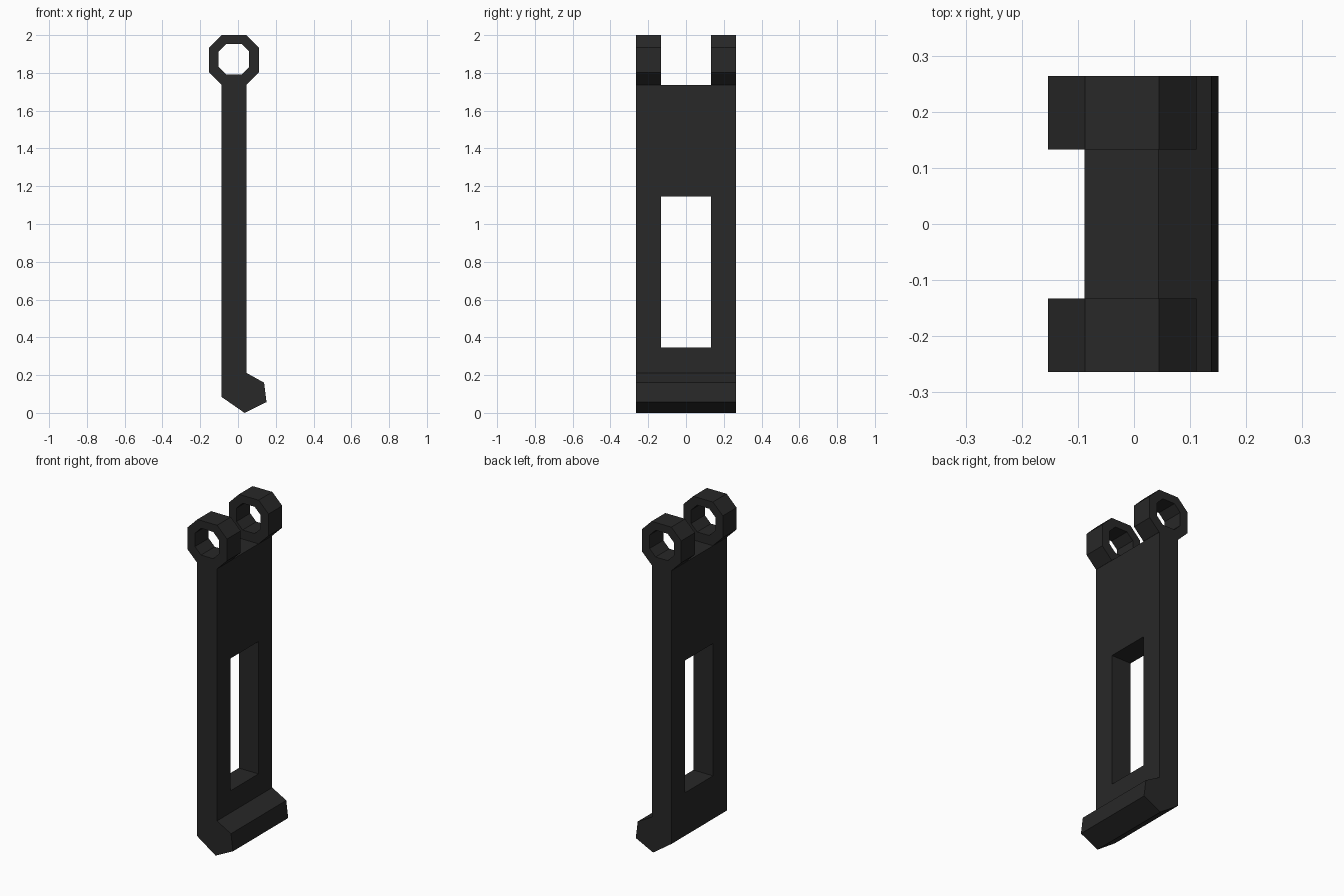
import bpy, bmesh

if "Cube" in bpy.data.objects:
    bpy.data.objects.remove(bpy.data.objects["Cube"])

MAT = bpy.data.materials.new("dark_metal")
MAT.diffuse_color = (0.021, 0.021, 0.021, 1)
MAT.use_nodes = True
MAT.node_tree.nodes["Principled BSDF"].inputs["Base Color"].default_value = MAT.diffuse_color


def finish(name, bm):
    bmesh.ops.recalc_face_normals(bm, faces=bm.faces[:])
    me = bpy.data.meshes.new(name)
    bm.to_mesh(me)
    bm.free()
    ob = bpy.data.objects.new(name, me)
    bpy.context.collection.objects.link(ob)
    me.materials.append(MAT)
    return ob


def prism(name, profile, y0, y1):
    """Extrude an (x, z) profile along y."""
    bm = bmesh.new()
    face = bm.faces.new([bm.verts.new((x, y0, z)) for x, z in profile])
    ext = bmesh.ops.extrude_face_region(bm, geom=[face])["geom"]
    verts = [v for v in ext if isinstance(v, bmesh.types.BMVert)]
    bmesh.ops.translate(bm, verts=verts, vec=(0, y1 - y0, 0))
    return finish(name, bm)


def octagon(cx, cz, r):
    """Chamfered square with half-length flats."""
    h = r / 2
    pts = [(r, -h), (r, h), (h, r), (-h, r), (-r, h), (-r, -h), (-h, -r), (h, -r)]
    return [(cx + x, cz + z) for x, z in pts]


def ring(name, outer, inner, y0, y1):
    """Octagonal eyelet: four loops of vertices joined by quads."""
    bm = bmesh.new()
    loops = [[bm.verts.new((x, y, z)) for x, z in pts]
             for pts, y in ((outer, y0), (outer, y1), (inner, y1), (inner, y0))]
    for k in range(4):
        a, b = loops[k], loops[(k + 1) % 4]
        for i in range(8):
            j = (i + 1) % 8
            bm.faces.new((a[i], a[j], b[j], b[i]))
    return finish(name, bm)


# Strap with hooked foot
HALF_W, SLOT_W = 0.264, 0.133
strap = prism("hooked_strap", [
    (-0.088, 1.736), (0.044, 1.736), (0.044, 0.212), (0.138, 0.16),
    (0.151, 0.057), (0.035, 0.0), (-0.088, 0.085)], -HALF_W, HALF_W)

# Rectangular window through the strap
cutter = prism("window_cutter", [
    (-0.3, 0.345), (0.3, 0.345), (0.3, 1.145), (-0.3, 1.145)], -SLOT_W, SLOT_W)
cutter.hide_render = True
cutter.hide_set(True)
cut = strap.modifiers.new("window", "BOOLEAN")
cut.operation = "DIFFERENCE"
cut.solver = "EXACT"
cut.object = cutter

# Pair of hinge eyelets
for side, y0, y1 in (("front", -HALF_W, -SLOT_W), ("back", SLOT_W, HALF_W)):
    ring(side + "_eyelet", octagon(-0.021, 1.868, 0.132),
         octagon(-0.022, 1.872, 0.081), y0, y1)
